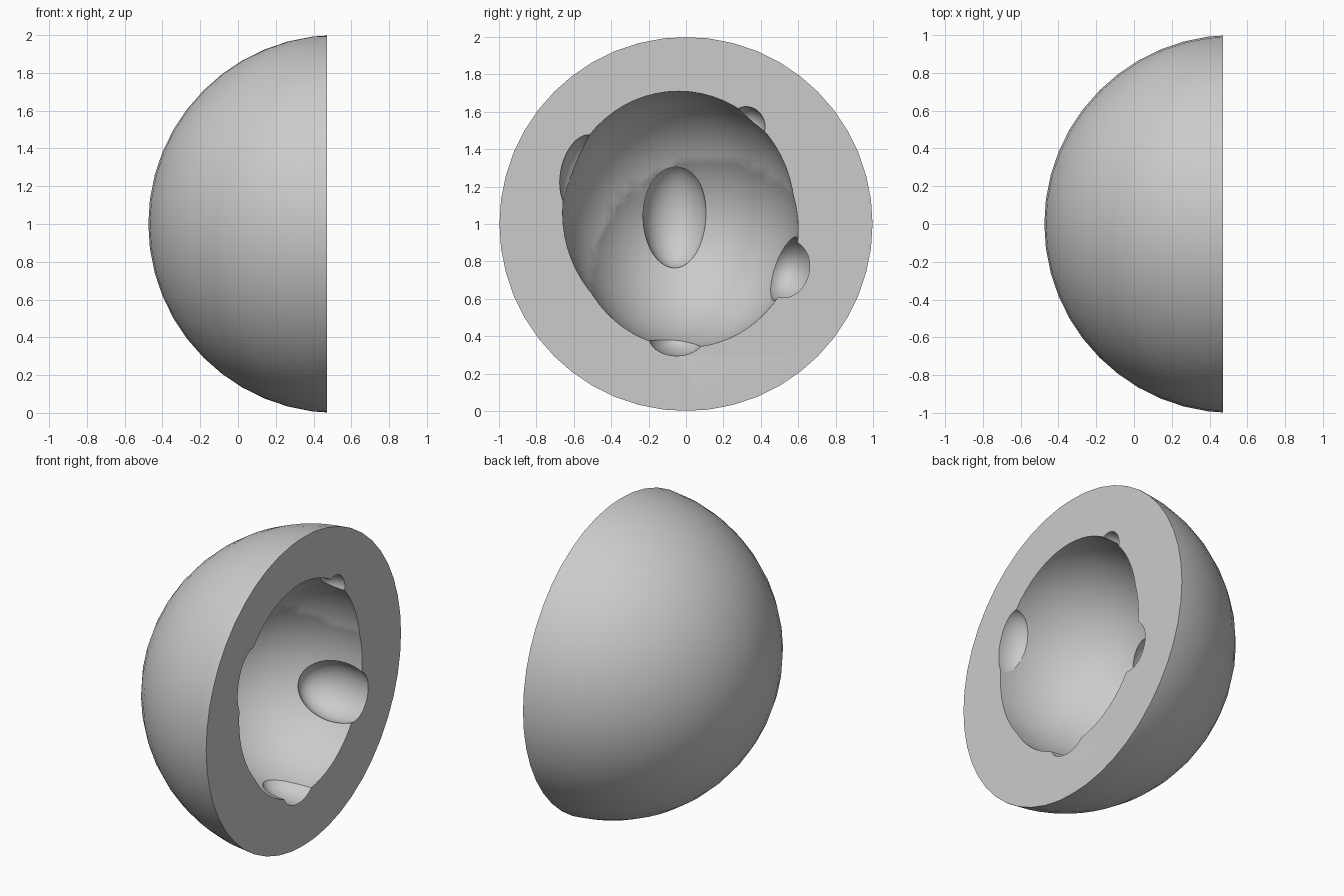
import bpy
import math

cube = bpy.data.objects.get("Cube")
if cube:
    bpy.data.objects.remove(cube, do_unlink=True)

FACE_X = 0.47

grey = bpy.data.materials.new("stone_grey")
grey.use_nodes = True
colour = (0.6, 0.6, 0.6, 1)
grey.diffuse_color = colour
grey.node_tree.nodes["Principled BSDF"].inputs["Base Color"].default_value = colour


def ellipsoid(name, centre, radii, segments=64, tilt=0):
    """Smooth ellipsoid; tilt turns it about the x axis, in degrees."""
    bpy.ops.mesh.primitive_uv_sphere_add(segments=segments, ring_count=segments // 2)
    ob = bpy.context.object
    ob.name = name
    ob.scale = radii
    ob.rotation_euler.x = math.radians(tilt)
    ob.location = centre
    bpy.ops.object.transform_apply(location=False, rotation=True, scale=True)
    ob.data.materials.append(grey)
    return ob


def carve(target, cutter):
    mod = target.modifiers.new(cutter.name, "BOOLEAN")
    mod.operation = "DIFFERENCE"
    mod.solver = "EXACT"
    mod.object = cutter
    bpy.context.view_layer.objects.active = target
    bpy.ops.object.modifier_apply(modifier=mod.name)
    bpy.data.objects.remove(cutter, do_unlink=True)


# Outer shell: a ball cut flat just short of its middle
shell = ellipsoid("half_shell", (FACE_X + 0.055, 0, 1), (1, 1.001, 1.001), 48)
bpy.ops.mesh.primitive_cube_add(size=3, location=(FACE_X + 1.5, 0, 1))
flat_cutter = bpy.context.object
flat_cutter.name = "flat_cutter"
flat_cutter.data.materials.append(grey)
carve(shell, flat_cutter)

# Hollow: two overlapping ellipsoids, then the smaller dents in its wall
hollows = [
    ("upper_hollow", (FACE_X, -0.04, 1.06), (0.65, 0.62, 0.65), 0),
    ("lower_hollow", (FACE_X, 0.0, 0.97), (0.72, 0.60, 0.63), 0),
    ("back_dent", (-0.2, -0.06, 1.045), (0.17, 0.17, 0.28), 0),
    ("right_dent", (0.34, 0.53, 0.76), (0.26, 0.15, 0.18), -15),
    ("bottom_dent", (FACE_X, -0.05, 0.40), (0.24, 0.15, 0.105), 0),
    ("left_dent", (FACE_X, -0.55, 1.27), (0.16, 0.12, 0.21), -12),
    ("top_dent", (FACE_X, 0.33, 1.53), (0.12, 0.09, 0.10), 30),
]
for name, centre, radii, tilt in hollows:
    carve(shell, ellipsoid(name, centre, radii, 64, tilt))

# Smooth the curves and keep the rims crisp
bpy.ops.object.select_all(action="DESELECT")
shell.select_set(True)
bpy.context.view_layer.objects.active = shell
bpy.ops.object.shade_smooth_by_angle(angle=math.radians(25))
